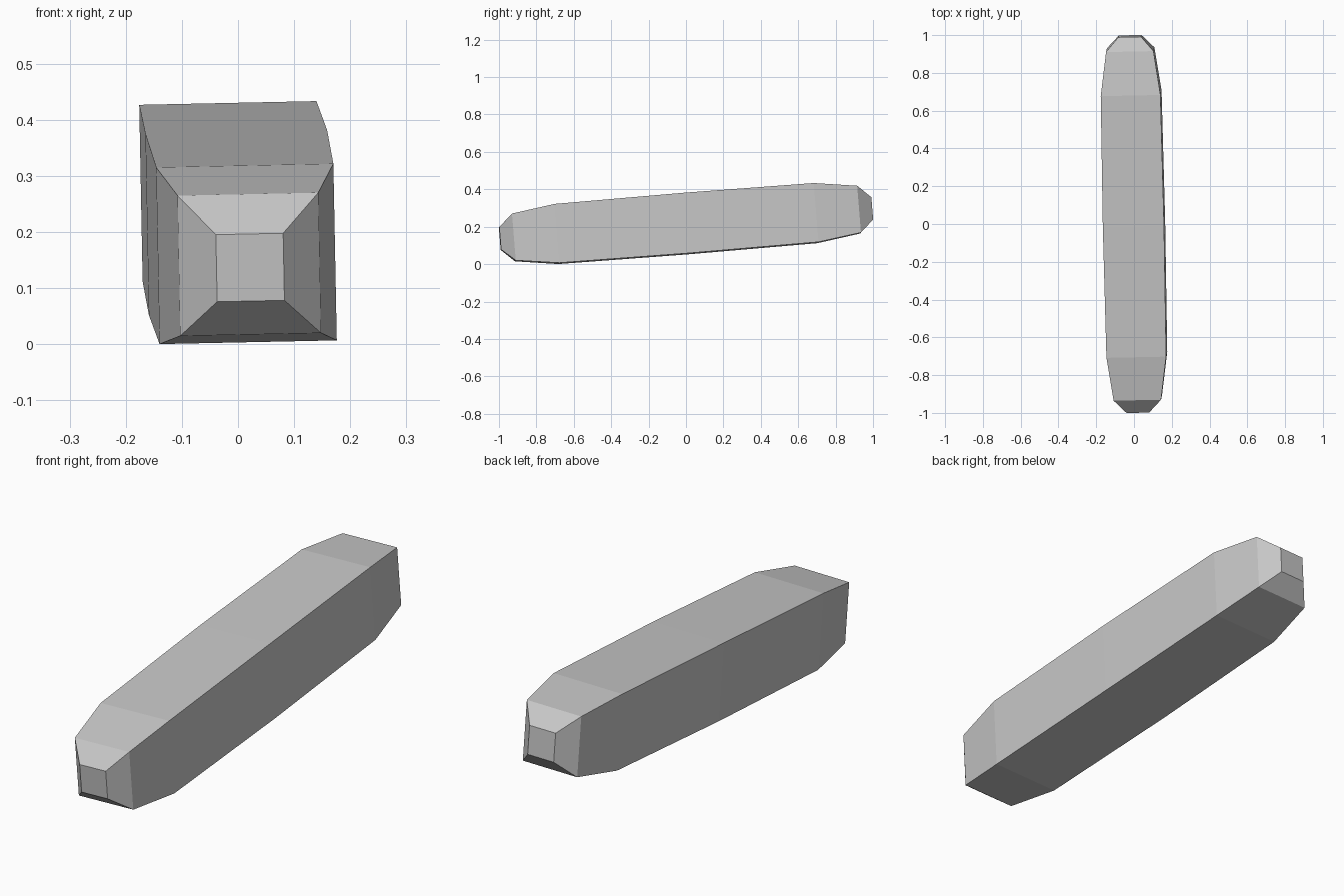
import bpy
import bmesh
from math import radians

default = bpy.data.objects.get("Cube")
if default:
    bpy.data.objects.remove(default, do_unlink=True)

# Plain grey material
grey = bpy.data.materials.new("plain_grey")
grey.use_nodes = True
colour = (0.57, 0.57, 0.57, 1.0)
grey.diffuse_color = colour
grey.node_tree.nodes["Principled BSDF"].inputs["Base Color"].default_value = colour

# Square sections from the middle to one end: (distance along bar, half width)
half = [(0.0, 0.162), (0.695, 0.158), (0.926, 0.1255), (0.998, 0.06)]
sections = [(-y, r) for y, r in reversed(half[1:])] + half
corners = [(-1, -1), (1, -1), (1, 1), (-1, 1)]

# Loft the tapered bar through its sections and close both ends
bm = bmesh.new()
rings = [[bm.verts.new((cx * r, y, cz * r)) for cx, cz in corners]
         for y, r in sections]
for a, b in zip(rings, rings[1:]):
    for i in range(4):
        j = (i + 1) % 4
        bm.faces.new((a[i], a[j], b[j], b[i]))
bm.faces.new(rings[0])
bm.faces.new(rings[-1])
bmesh.ops.recalc_face_normals(bm, faces=bm.faces)

mesh = bpy.data.meshes.new("tapered_bar")
bm.to_mesh(mesh)
bm.free()
mesh.materials.append(grey)

# Tilt the bar so its back end is raised and it rests on the ground
bar = bpy.data.objects.new("tapered_bar", mesh)
bar.rotation_euler = (radians(4.6), radians(-1.2), radians(1.15))
bar.location = (0, 0, 0.217)
bpy.context.scene.collection.objects.link(bar)
